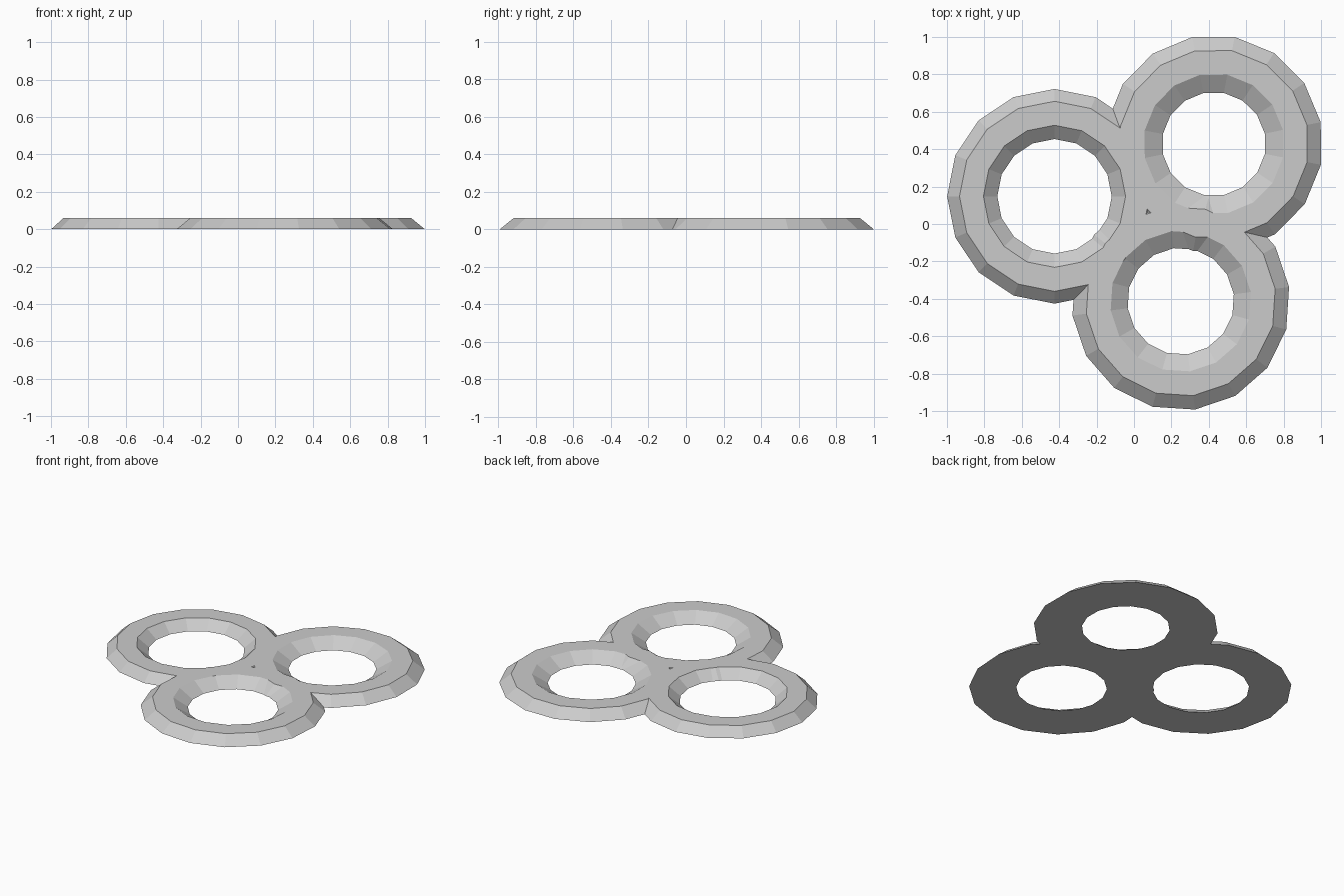
import bpy, math

if "Cube" in bpy.data.objects:
    bpy.data.objects.remove(bpy.data.objects["Cube"])

SIDES = 16
HEIGHT = 0.06


def bevelled_ring(name, cx, cy, turn, outer_base, outer_top, inner_top, inner_base):
    """Faceted ring with a trapezoid section: wide base, narrower flat top."""
    section = [(outer_base, 0), (outer_top, HEIGHT), (inner_top, HEIGHT), (inner_base, 0)]
    verts, faces = [], []
    for i in range(SIDES):
        a = math.radians(turn) + math.tau * i / SIDES
        verts += [(cx + r * math.cos(a), cy + r * math.sin(a), z) for r, z in section]
        j = (i + 1) % SIDES
        for k in range(4):
            m = (k + 1) % 4
            faces.append((4 * i + k, 4 * j + k, 4 * j + m, 4 * i + m))
    mesh = bpy.data.meshes.new(name)
    mesh.from_pydata(verts, [], faces)
    ob = bpy.data.objects.new(name, mesh)
    bpy.context.collection.objects.link(ob)
    return ob


# Three rings that overlap around the centre
left = bevelled_ring("triple_ring", -0.425, 0.148, 0, 0.574, 0.508, 0.38, 0.306)
upper = bevelled_ring("upper_ring", 0.427, 0.428, 11.5, 0.583, 0.508, 0.377, 0.278)
lower = bevelled_ring("lower_ring", 0.25, -0.413, 7.5, 0.584, 0.509, 0.378, 0.286)

# Fuse them into one body
for other in (upper, lower):
    mod = left.modifiers.new("join_" + other.name, 'BOOLEAN')
    mod.operation = 'UNION'
    mod.solver = 'EXACT'
    mod.object = other
bpy.context.view_layer.objects.active = left
for mod in list(left.modifiers):
    bpy.ops.object.modifier_apply(modifier=mod.name)
for other in (upper, lower):
    bpy.data.objects.remove(other)
